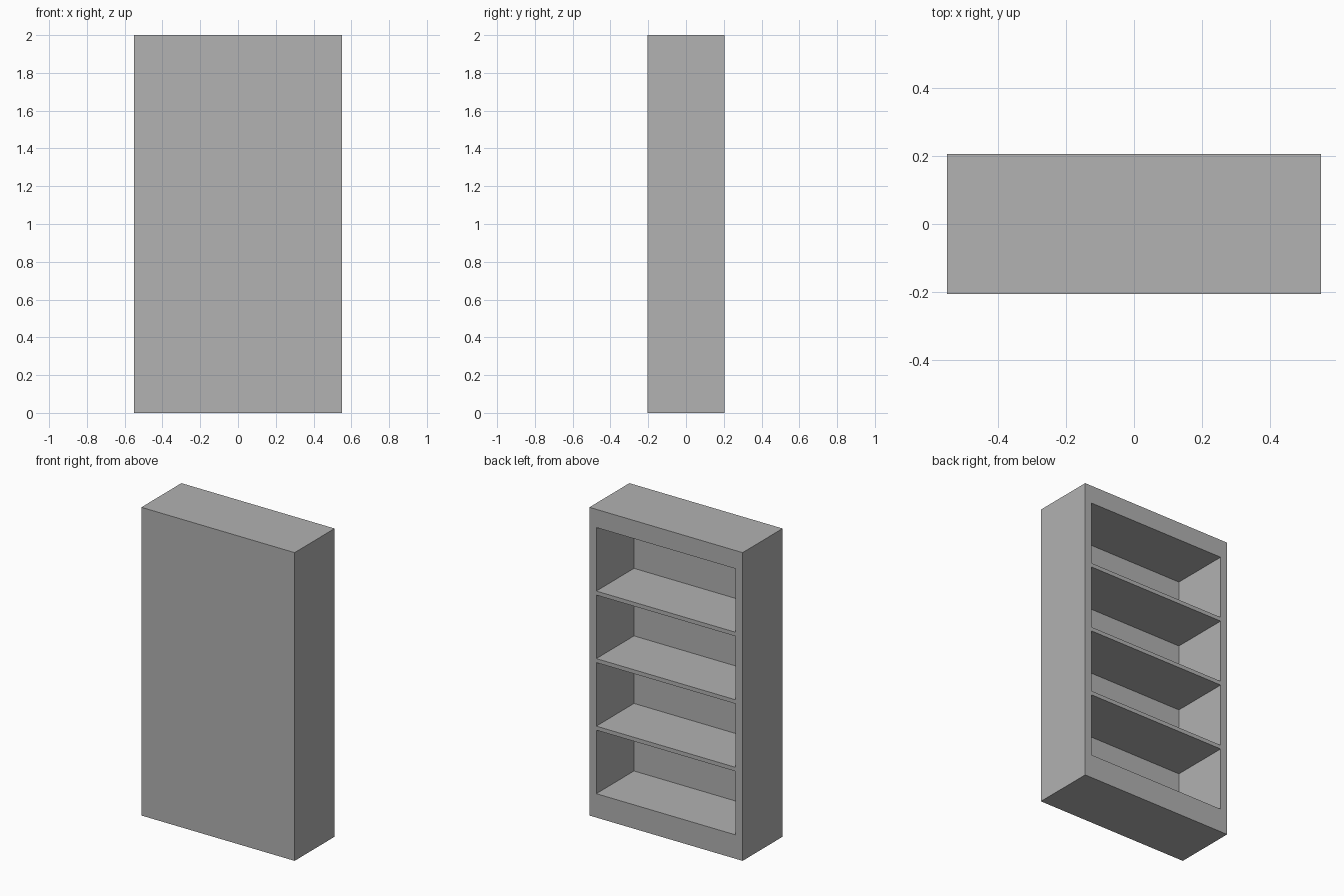
import bpy
import bmesh
from mathutils import Vector

cube = bpy.data.objects.get("Cube")
if cube:
    bpy.data.objects.remove(cube, do_unlink=True)

# Overall size and board thicknesses
WIDTH, DEPTH, HEIGHT = 1.10, 0.41, 2.0
SIDE, PANEL, SHELF = 0.05, 0.024, 0.026
OPEN_BOTTOM, OPEN_TOP, BAYS = 0.155, 1.882, 4
bay = (OPEN_TOP - OPEN_BOTTOM - (BAYS - 1) * SHELF) / BAYS
bays = [(OPEN_BOTTOM + i * (bay + SHELF), OPEN_BOTTOM + i * (bay + SHELF) + bay)
        for i in range(BAYS)]

# Single grey finish
grey = bpy.data.materials.new("grey")
grey.use_nodes = True
colour = (0.445, 0.445, 0.445, 1)
grey.diffuse_color = colour
grey.node_tree.nodes["Principled BSDF"].inputs["Base Color"].default_value = colour

# Solid cabinet block standing on the floor
bm = bmesh.new()
bmesh.ops.create_cube(bm, size=1)
bmesh.ops.scale(bm, vec=(WIDTH, DEPTH, HEIGHT), verts=bm.verts)
bmesh.ops.translate(bm, vec=(0, 0, HEIGHT / 2), verts=bm.verts)


def open_face():
    """Faces on the open (+y) side."""
    return [f for f in bm.faces if f.normal.y > 0.9]


def cut(point, normal):
    """Split the open side along a plane."""
    faces = open_face()
    geom = faces + list({e for f in faces for e in f.edges}) \
        + list({v for f in faces for v in f.verts})
    bmesh.ops.bisect_plane(bm, geom=geom, plane_co=Vector(point), plane_no=Vector(normal))
    bm.normal_update()


# Mark out side boards, rails and shelf edges
inner = WIDTH / 2 - SIDE
for x in (-inner, inner):
    cut((x, 0, 0), (1, 0, 0))
for pair in bays:
    for z in pair:
        cut((0, 0, z), (0, 0, 1))

# Push the shelf bays in, leaving the closing panel
cells = []
for f in open_face():
    c = f.calc_center_median()
    if abs(c.x) < inner and any(low < c.z < high for low, high in bays):
        cells.append(f)
pushed = bmesh.ops.extrude_discrete_faces(bm, faces=cells)["faces"]
verts = list({v for f in pushed for v in f.verts})
bmesh.ops.translate(bm, vec=(0, PANEL - DEPTH, 0), verts=verts)
bmesh.ops.recalc_face_normals(bm, faces=bm.faces)

mesh = bpy.data.meshes.new("bookcase")
bm.to_mesh(mesh)
bm.free()
mesh.materials.append(grey)
bookcase = bpy.data.objects.new("bookcase", mesh)
bpy.context.collection.objects.link(bookcase)
